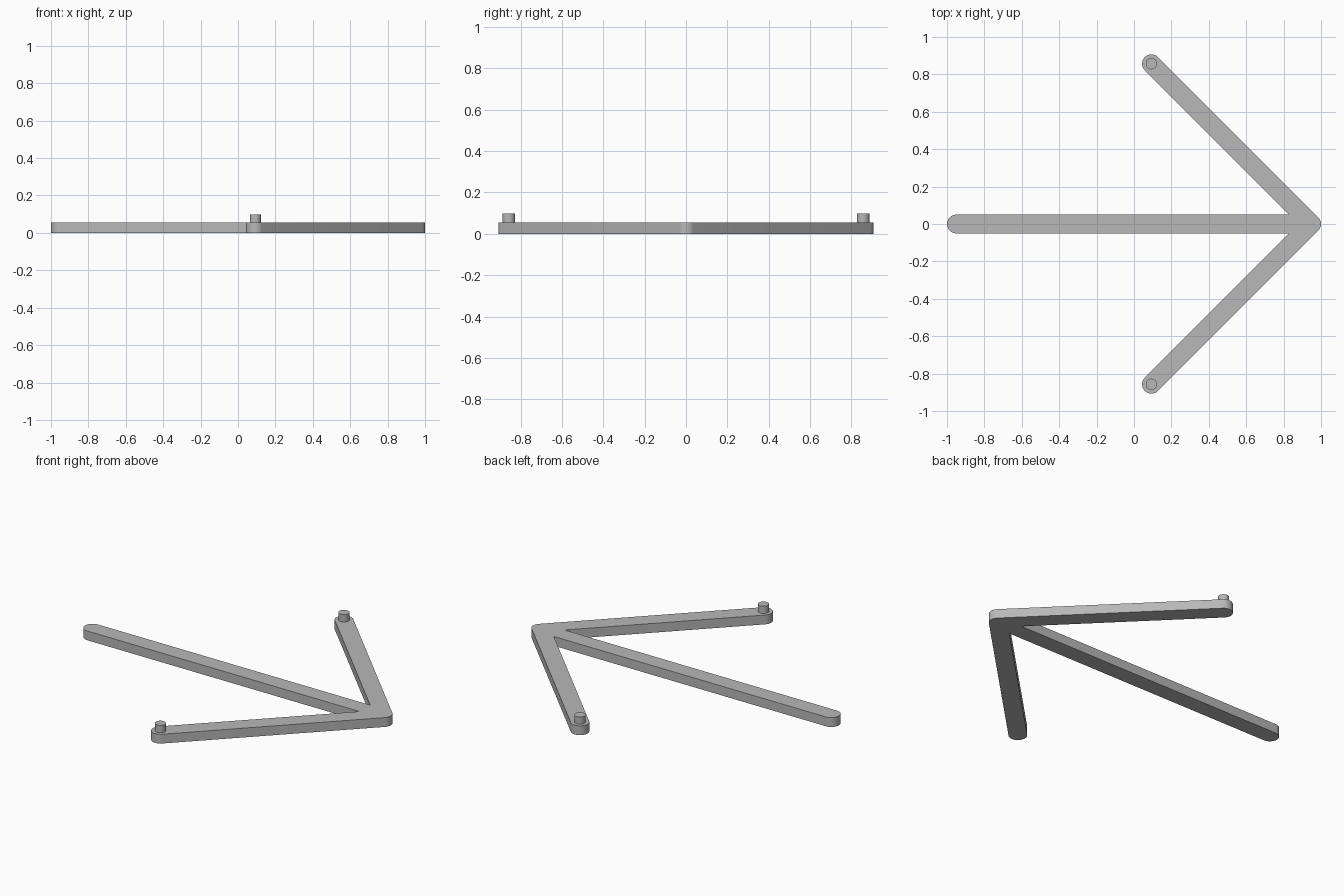
import bpy
import bmesh
from math import cos, sin, radians, sqrt

cube = bpy.data.objects.get("Cube")
if cube:
    bpy.data.objects.remove(cube, do_unlink=True)

RADIUS = 0.05        # half the bar width, also the end rounding
TIP = 0.95           # centre of the rounded tip
ARM = 0.857          # reach of each arm along x and along y
THICK = 0.055
PIN_RADIUS, PIN_TOP = 0.03, 0.098

grey = bpy.data.materials.new("plain grey")
grey.use_nodes = True
colour = (0.48, 0.48, 0.48, 1)
grey.diffuse_color = colour
grey.node_tree.nodes["Principled BSDF"].inputs["Base Color"].default_value = colour


def arc(cx, cy, start, end, steps):
    """Points on a rounded end, angles in degrees."""
    angles = [radians(start + (end - start) * i / steps) for i in range(steps + 1)]
    return [(cx + RADIUS * cos(a), cy + RADIUS * sin(a)) for a in angles]


def add_prism(name, outline, bottom, top):
    """Extrude a flat outline between two heights."""
    bm = bmesh.new()
    face = bm.faces.new([bm.verts.new((x, y, bottom)) for x, y in outline])
    result = bmesh.ops.extrude_face_region(bm, geom=[face], use_keep_orig=True)
    for item in result["geom"]:
        if isinstance(item, bmesh.types.BMVert):
            item.co.z = top
    bmesh.ops.recalc_face_normals(bm, faces=bm.faces)
    mesh = bpy.data.meshes.new(name)
    bm.to_mesh(mesh)
    bm.free()
    mesh.materials.append(grey)
    obj = bpy.data.objects.new(name, mesh)
    bpy.context.collection.objects.link(obj)
    bpy.ops.object.select_all(action="DESELECT")
    obj.select_set(True)
    bpy.context.view_layer.objects.active = obj
    bpy.ops.object.shade_smooth_by_angle(angle=radians(30))
    return obj


# Arrow frame: half outline from the shaft end to the tip, then mirrored
half = arc(-TIP, 0, 180, 90, 12)
half.append((TIP - RADIUS * (1 + sqrt(2)), RADIUS))
half += arc(TIP - ARM, ARM, 225, 45, 24)
half += arc(TIP, 0, 45, 0, 6)
mirrored = [(x, -y) for x, y in reversed(half[1:-1])]
add_prism("arrow_frame", half + mirrored, 0, THICK)

# Round pins on the arm ends
for name, side in (("left_arm_pin", -1), ("right_arm_pin", 1)):
    turns = [radians(360 * i / 32) for i in range(32)]
    circle = [(TIP - ARM + PIN_RADIUS * cos(a), side * ARM + PIN_RADIUS * sin(a)) for a in turns]
    add_prism(name, circle, THICK - 0.005, PIN_TOP)
